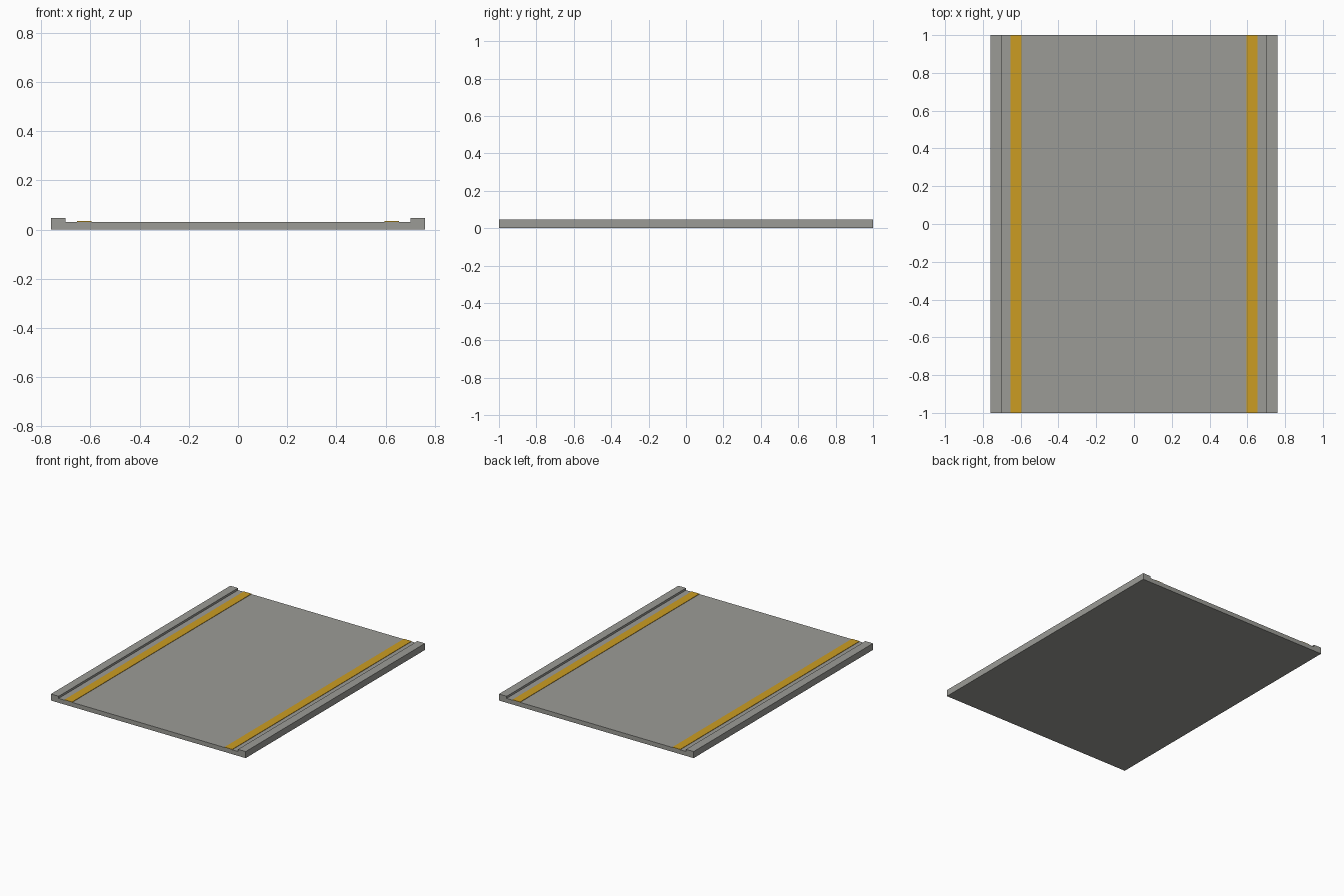
import bpy

cube = bpy.data.objects.get("Cube")
if cube:
    bpy.data.objects.remove(cube, do_unlink=True)


def make_material(name, color):
    mat = bpy.data.materials.new(name)
    mat.use_nodes = True
    mat.diffuse_color = color
    mat.node_tree.nodes["Principled BSDF"].inputs["Base Color"].default_value = color
    return mat


def extrude_profile(name, profile, mat):
    """Sweep an x-z outline along the full length of the road."""
    n = len(profile)
    verts = [(x, y, z) for y in (-1, 1) for x, z in profile]
    faces = [tuple(range(n)), tuple(range(2 * n - 1, n - 1, -1))]
    faces += [(i, i + n, (i + 1) % n + n, (i + 1) % n) for i in range(n)]
    mesh = bpy.data.meshes.new(name)
    mesh.from_pydata(verts, [], faces)
    mesh.materials.append(mat)
    obj = bpy.data.objects.new(name, mesh)
    bpy.context.collection.objects.link(obj)
    return obj


concrete = make_material("concrete grey", (0.33, 0.33, 0.305, 1))
paint = make_material("yellow paint", (0.60, 0.335, 0.016, 1))

HALF, CURB, ROAD_Z, CURB_Z = 0.76, 0.70, 0.031, 0.046
STRIPE_IN, STRIPE_OUT, STRIPE_Z = 0.595, 0.655, 0.034

# Road slab with a raised curb along each side
right_side = [(HALF, 0), (HALF, CURB_Z), (CURB, CURB_Z), (CURB, ROAD_Z)]
left_side = [(-x, z) for x, z in reversed(right_side)]
extrude_profile("road_slab", right_side + left_side, concrete)

# Thin painted edge lines
for side, sign in (("left", 1), ("right", -1)):
    a, b = sorted((sign * STRIPE_IN, sign * STRIPE_OUT))
    outline = [(a, ROAD_Z), (b, ROAD_Z), (b, STRIPE_Z), (a, STRIPE_Z)]
    extrude_profile(side + "_edge_line", outline, paint)
